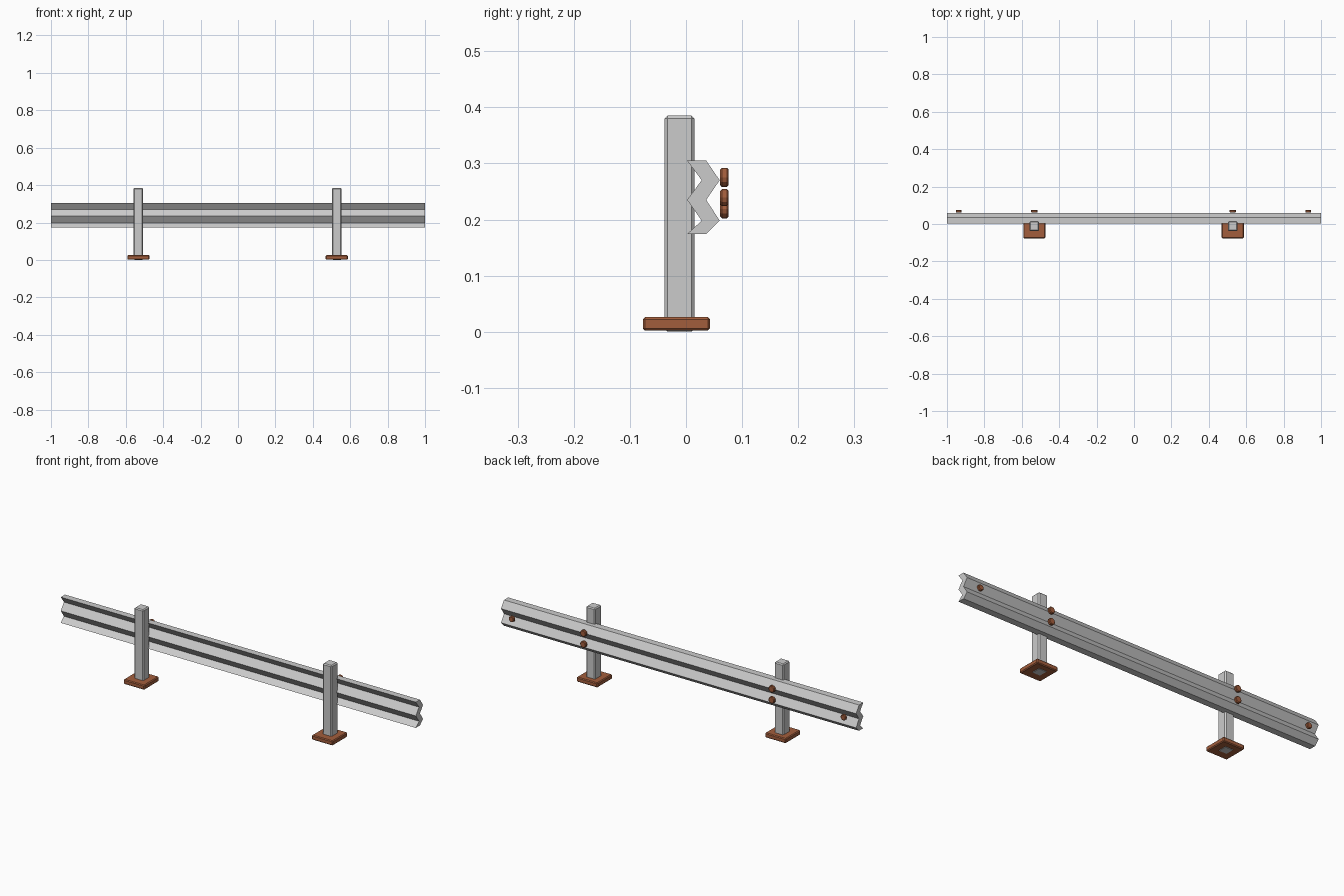
import bpy, bmesh, math
from mathutils import Matrix

if "Cube" in bpy.data.objects:
    bpy.data.objects.remove(bpy.data.objects["Cube"])

rust = bpy.data.materials.new("rust_brown")
rust.diffuse_color = (0.36, 0.11, 0.045, 1)
rust.use_nodes = True
rust.node_tree.nodes["Principled BSDF"].inputs["Base Color"].default_value = rust.diffuse_color


def finish(name, bm, loc=(0, 0, 0), bevel=0, mat=None, segments=1):
    bmesh.ops.recalc_face_normals(bm, faces=bm.faces)
    me = bpy.data.meshes.new(name)
    bm.to_mesh(me)
    bm.free()
    ob = bpy.data.objects.new(name, me)
    ob.location = loc
    bpy.context.collection.objects.link(ob)
    if mat:
        me.materials.append(mat)
    if bevel:
        mod = ob.modifiers.new("bevel", 'BEVEL')
        mod.width = bevel
        mod.segments = segments
        mod.limit_method = 'ANGLE'
        mod.angle_limit = math.radians(40)
    return ob


def box(name, x, y0, y1, z0, z1, width, bevel, mat=None):
    bm = bmesh.new()
    bmesh.ops.create_cube(bm, size=1)
    bmesh.ops.scale(bm, vec=(width, y1 - y0, z1 - z0), verts=bm.verts)
    return finish(name, bm, (x, (y0 + y1) / 2, (z0 + z1) / 2), bevel, mat)


def bolt(name, x, z, r):
    bm = bmesh.new()
    bmesh.ops.create_cone(bm, cap_ends=True, segments=12, radius1=r, radius2=r,
                          depth=0.015, matrix=Matrix.Rotation(math.pi / 2, 4, 'X'))
    return finish(name, bm, (x, 0.0685, z), 0.003, rust)


# corrugated rail: zigzag section extruded along x
zs = (0.305, 0.270, 0.235, 0.198, 0.174)
back = list(zip((0.036, 0.060, 0.036, 0.060, 0.036), zs))
front = list(zip((0.002, 0.028, 0.002, 0.028, 0.002), zs))
bm = bmesh.new()
ends = [[[bm.verts.new((x, y, z)) for y, z in side] for side in (front, back)]
        for x in (-1, 1)]
(lf, lb), (rf, rb) = ends
for i in range(4):
    for a, b in ((lf, rf), (lb, rb), (lf, lb), (rf, rb)):
        bm.faces.new((a[i], a[i + 1], b[i + 1], b[i]))
for i in (0, 4):
    bm.faces.new((lf[i], rf[i], rb[i], lb[i]))
finish("rail", bm)

# posts with foot plates and paired bolts, plus a bolt near each rail end
for side, x, xe in (("left", -0.533, -0.937), ("right", 0.528, 0.932)):
    box(f"post_{side}", x, -0.038, 0.015, 0.0, 0.385, 0.051, 0.005)
    box(f"foot_plate_{side}", x, -0.077, 0.043, 0.002, 0.026, 0.118, 0.004, rust)
    bolt(f"upper_bolt_{side}", x, 0.275, 0.017)
    bolt(f"lower_bolt_{side}", x, 0.219, 0.017)
    bolt(f"end_bolt_{side}", xe, 0.239, 0.015)
